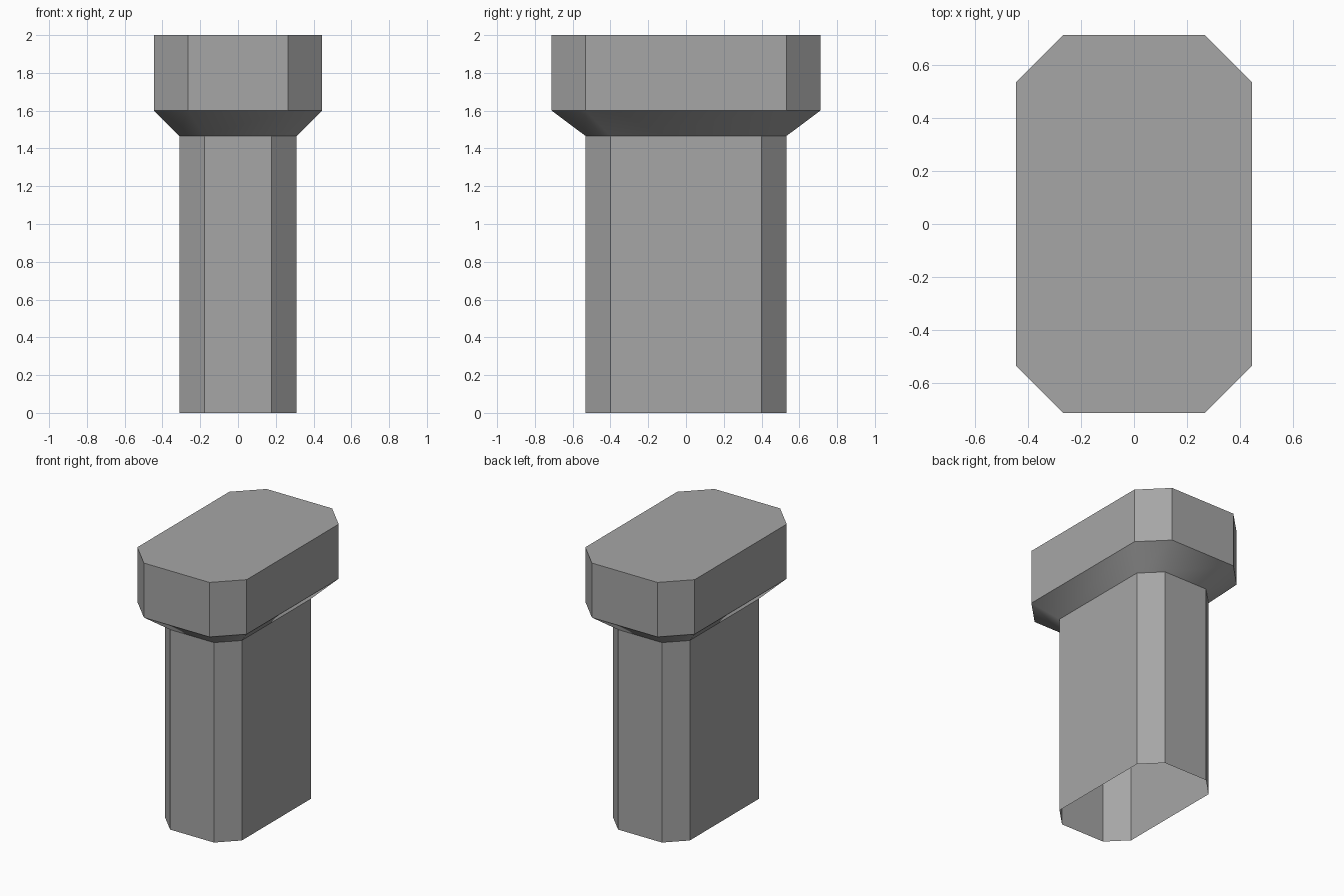
import bpy, bmesh

if "Cube" in bpy.data.objects:
    bpy.data.objects.remove(bpy.data.objects["Cube"])

grey = bpy.data.materials.new("stone grey")
grey.diffuse_color = (0.38, 0.38, 0.38, 1)
grey.use_nodes = True
grey.node_tree.nodes["Principled BSDF"].inputs["Base Color"].default_value = grey.diffuse_color


def octagon(x, y, cut, z):
    """Rectangle with chamfered corners, counter-clockwise from above."""
    return [(x, -y + cut, z), (x, y - cut, z), (x - cut, y, z), (-x + cut, y, z),
            (-x, y - cut, z), (-x, -y + cut, z), (-x + cut, -y, z), (x - cut, -y, z)]


def build(name, rings, cap_top=False, smooth=False):
    """Skin a stack of rings; the bottom stays open."""
    bm = bmesh.new()
    loops = [[bm.verts.new(p) for p in ring] for ring in rings]
    for low, high in zip(loops, loops[1:]):
        for i in range(8):
            j = (i + 1) % 8
            bm.faces.new((low[i], low[j], high[j], high[i])).smooth = smooth
    if cap_top:
        bm.faces.new(loops[-1])
    mesh = bpy.data.meshes.new(name)
    bm.to_mesh(mesh)
    bm.free()
    mesh.materials.append(grey)
    obj = bpy.data.objects.new(name, mesh)
    bpy.context.collection.objects.link(obj)


SHAFT = (0.311, 0.533, 0.133)
HEAD = (0.444, 0.711, 0.178)

# Hollow shaft, open underneath
build("shaft", [octagon(*SHAFT, 0), octagon(*SHAFT, 1.467)])
# Flared collar, softly shaded around the corners
build("collar", [octagon(*SHAFT, 1.467), octagon(*HEAD, 1.6)], smooth=True)
# Head block with flat top
build("head", [octagon(*HEAD, 1.6), octagon(*HEAD, 2)], cap_top=True)
